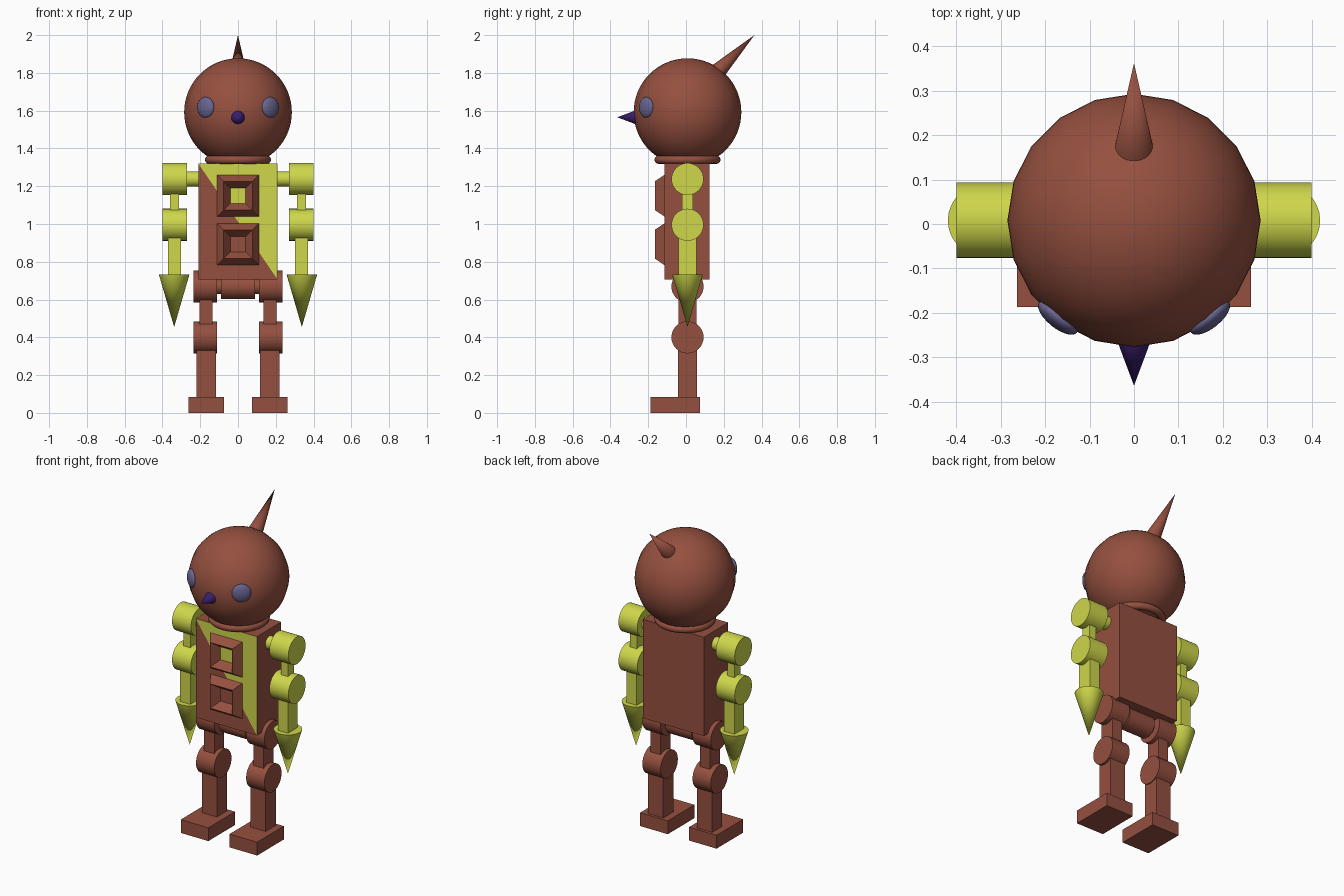
import bpy, bmesh, math
from mathutils import Vector

if "Cube" in bpy.data.objects:
    bpy.data.objects.remove(bpy.data.objects["Cube"])

Y = 0.008  # common depth centre


def material(name, rgb):
    m = bpy.data.materials.new(name)
    m.diffuse_color = (*rgb, 1)
    m.use_nodes = True
    m.node_tree.nodes["Principled BSDF"].inputs["Base Color"].default_value = m.diffuse_color
    return m


BROWN = material("brown", (0.30, 0.08, 0.05))
LIME = material("lime", (0.62, 0.68, 0.07))
EYE = material("eye_grey", (0.14, 0.13, 0.28))
VIOLET = material("violet", (0.045, 0.013, 0.16))


def finish(name, mat, smooth=True):
    ob = bpy.context.object
    ob.name = name
    ob.data.materials.append(mat)
    if smooth:
        bpy.ops.object.shade_smooth_by_angle(angle=math.radians(35))
    return ob


def box(name, mat, x, y, z):
    """Box from (min, max) pairs."""
    bpy.ops.mesh.primitive_cube_add(size=1, location=[sum(p) / 2 for p in (x, y, z)])
    bpy.context.object.scale = [p[1] - p[0] for p in (x, y, z)]
    bpy.ops.object.transform_apply(location=False, rotation=False)
    return finish(name, mat, False)


def barrel(name, mat, x0, x1, z, r):
    """Cylinder lying along x."""
    bpy.ops.mesh.primitive_cylinder_add(vertices=32, radius=r, depth=abs(x1 - x0),
                                        location=((x0 + x1) / 2, Y, z),
                                        rotation=(0, math.pi / 2, 0))
    return finish(name, mat)


def spike(name, mat, base, tip, r):
    """Cone from base centre to tip."""
    base, tip = Vector(base), Vector(tip)
    d = tip - base
    bpy.ops.mesh.primitive_cone_add(vertices=32, radius1=r, radius2=0, depth=d.length,
                                    location=(base + tip) / 2,
                                    rotation=d.to_track_quat('Z', 'Y').to_euler())
    return finish(name, mat)


def ball(name, mat, loc, radii, seg, rings, turn=0):
    bpy.ops.mesh.primitive_uv_sphere_add(segments=seg, ring_count=rings, radius=1,
                                         location=loc, rotation=(0, 0, turn))
    bpy.context.object.scale = radii
    ob = finish(name, mat, False)
    bpy.ops.object.shade_smooth()
    return ob


# Head, horn, nose and neck ring
ball("head", BROWN, (0, Y, 1.592), (0.285,) * 3, 20, 32)
spike("horn", BROWN, (0, 0.15, 1.79), (0, 0.362, 2.0), 0.048)
spike("nose", VIOLET, (0, -0.265, 1.565), (0, -0.364, 1.565), 0.037)
bpy.ops.mesh.primitive_torus_add(location=(0, Y, 1.34), major_radius=0.153, minor_radius=0.022,
                                 major_segments=48, minor_segments=12)
finish("neck_ring", BROWN)

# Torso, with the upper half of the front split off diagonally in lime
torso = box("torso", BROWN, (-0.21, 0.21), (-0.115, 0.125), (0.705, 1.32))
torso.data.materials.append(LIME)
bm = bmesh.new()
bm.from_mesh(torso.data)
front = min(bm.faces, key=lambda f: f.calc_center_median().y)
ends = [v for v in front.verts if v.co.x * v.co.z < 0]
bmesh.ops.connect_verts(bm, verts=ends)
for f in bm.faces:
    if f.normal.y < -0.9 and f.calc_center_median().x > 0:
        f.material_index = 1
bm.to_mesh(torso.data)
bm.free()


# Square chest frames with a ridged cross-section
def chest_frame(name, zc):
    rings = [(0.112, -0.112), (0.076, -0.165), (0.038, -0.112)]
    corners = [(-1, -1), (1, -1), (1, 1), (-1, 1)]
    bm = bmesh.new()
    loops = [[bm.verts.new((sx * h, y, zc + sz * h)) for sx, sz in corners] for h, y in rings]
    for a, b in zip(loops, loops[1:] + loops[:1]):
        for i in range(4):
            j = (i + 1) % 4
            bm.faces.new((a[i], a[j], b[j], b[i]))
    bmesh.ops.recalc_face_normals(bm, faces=bm.faces)
    me = bpy.data.meshes.new(name)
    bm.to_mesh(me)
    bm.free()
    me.materials.append(BROWN)
    bpy.context.collection.objects.link(bpy.data.objects.new(name, me))


chest_frame("upper_chest_frame", 1.15)
chest_frame("lower_chest_frame", 0.893)

# Pelvis and hip axle
barrel("pelvis", BROWN, -0.09, 0.09, 0.669, 0.066)
barrel("hip_axle", BROWN, -0.12, 0.12, 0.669, 0.04)

for s, side in ((-1, "right"), (1, "left")):
    def xs(c, h):
        return (s * c - h, s * c + h)

    def ys(h):
        return (Y - h, Y + h)

    # Eye, lying flat on the head
    ball(side + "_eye", EYE, (s * 0.171, -0.21, 1.617), (0.055, 0.024, 0.055), 24, 16,
         s * math.radians(39))

    # Arm
    barrel(side + "_shoulder_axle", LIME, s * 0.20, s * 0.28, 1.238, 0.04)
    barrel(side + "_shoulder", LIME, s * 0.27, s * 0.40, 1.238, 0.085)
    box(side + "_upper_arm", LIME, xs(0.336, 0.024), ys(0.03), (1.03, 1.20))
    barrel(side + "_elbow", LIME, s * 0.27, s * 0.40, 0.996, 0.085)
    box(side + "_forearm", LIME, xs(0.336, 0.035), ys(0.047), (0.725, 0.96))
    spike(side + "_hand", LIME, (s * 0.338, Y, 0.733), (s * 0.338, Y, 0.455), 0.081)

    # Leg
    barrel(side + "_hip", BROWN, s * 0.11, s * 0.235, 0.669, 0.085)
    box(side + "_thigh", BROWN, xs(0.17, 0.035), ys(0.048), (0.43, 0.64))
    barrel(side + "_knee", BROWN, s * 0.11, s * 0.235, 0.40, 0.085)
    box(side + "_shin", BROWN, xs(0.168, 0.052), ys(0.05), (0.07, 0.37))
    box(side + "_foot", BROWN, xs(0.168, 0.095), (-0.187, 0.075), (0, 0.083))
